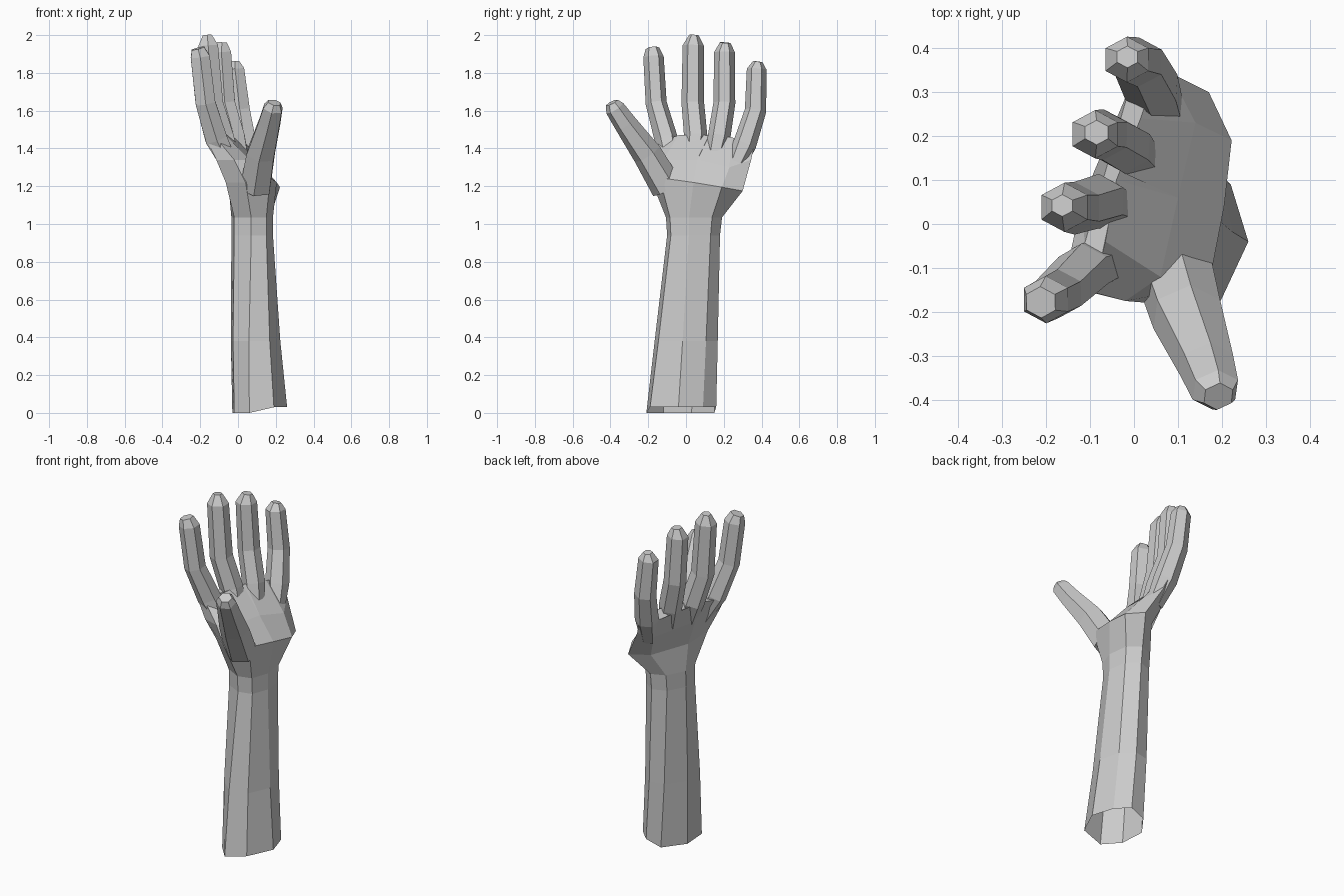
import bpy, bmesh
from math import cos, sin, pi
from mathutils import Vector

if "Cube" in bpy.data.objects:
    bpy.data.objects.remove(bpy.data.objects["Cube"])


def loft(name, rings):
    """Skin a closed solid through rings of equal point count."""
    bm = bmesh.new()
    vs = [[bm.verts.new(p) for p in r] for r in rings]
    n = len(rings[0])
    for a, b in zip(vs, vs[1:]):
        for i in range(n):
            bm.faces.new((a[i], a[(i + 1) % n], b[(i + 1) % n], b[i]))
    bm.faces.new(vs[0])
    bm.faces.new(vs[-1])
    bmesh.ops.recalc_face_normals(bm, faces=bm.faces[:])
    me = bpy.data.meshes.new(name)
    bm.to_mesh(me)
    bm.free()
    ob = bpy.data.objects.new(name, me)
    bpy.context.collection.objects.link(ob)
    return ob


def digit(name, path, sides=6):
    """Six-sided finger along a path of (x, y, z, radius)."""
    pts = [Vector(p[:3]) for p in path]
    rings = []
    for i, p in enumerate(pts):
        t = (pts[min(i + 1, len(pts) - 1)] - pts[max(i - 1, 0)]).normalized()
        y = Vector((0, 1, 0))
        side = (y - t * y.dot(t)).normalized()
        front = side.cross(t)
        r = path[i][3]
        rings.append([p + side * r * cos(2 * pi * k / sides)
                      + front * r * 1.08 * sin(2 * pi * k / sides)
                      for k in range(sides)])
    return loft(name, rings)


# Forearm sections: palm side, thumb side, back, little-finger side
elbow = [(.26, -.04), (.19, -.19), (.06, -.21), (-.02, -.12),
         (-.03, .03), (.06, .15), (.15, .16), (.22, .09)]
wrist = [(.185, .015), (.15, -.08), (.07, -.1), (-.02, -.055),
         (-.035, .05), (.02, .15), (.1, .18), (.17, .13)]
arm = [[Vector((x, y, .03 if x > .1 else 0)) for x, y in elbow],
       [Vector((a[0] * .6 + b[0] * .4 - .006, a[1] * .6 + b[1] * .4, .38))
        for a, b in zip(elbow, wrist)],
       [Vector((x, y, .94)) for x, y in wrist],
       [Vector((x, y * 1.06, 1.035)) for x, y in wrist]]

# Palm sections: heel, hollow, knuckles
heel = [(.205, .04, 1.22), (.17, -.14, 1.245), (.04, -.18, 1.22), (-.065, -.11, 1.22),
        (-.05, .05, 1.2), (.07, .23, 1.17), (.17, .3, 1.175), (.222, .19, 1.195)]
hollow = [(.1, .06, 1.34), (.06, -.12, 1.34), (-.02, -.175, 1.34), (-.115, -.145, 1.34),
          (-.09, .04, 1.34), (.015, .28, 1.31), (.08, .345, 1.34), (.14, .23, 1.3)]
knuckles = [(-.04, .1, 1.47), (-.065, -.04, 1.47), (-.095, -.155, 1.43), (-.16, -.14, 1.43),
            (-.12, .05, 1.46), (-.01, .31, 1.42), (.055, .36, 1.41), (.015, .24, 1.46)]
hand = loft("hand_and_forearm", arm + [heel, hollow, knuckles])

# Fingers and thumb
digits = {
    "index_finger": [(-.04, -.08, 1.3, .045), (-.115, -.105, 1.45, .062),
                     (-.172, -.158, 1.64, .056), (-.2, -.172, 1.885, .054),
                     (-.212, -.178, 1.93, .036)],
    "middle_finger": [(-.025, .03, 1.31, .045), (-.08, .052, 1.46, .062),
                      (-.135, .036, 1.64, .06), (-.158, .038, 1.945, .056),
                      (-.163, .042, 2.0, .025)],
    "ring_finger": [(.02, .14, 1.3, .045), (-.02, .175, 1.46, .06),
                    (-.07, .203, 1.64, .058), (-.088, .204, 1.91, .055),
                    (-.085, .208, 1.96, .028)],
    "little_finger": [(.07, .25, 1.28, .045), (.04, .31, 1.42, .062),
                      (.01, .368, 1.6, .057), (-.016, .374, 1.82, .052),
                      (-.015, .38, 1.86, .025)],
    "thumb": [(.09, -.1, 1.19, .085), (.12, -.205, 1.37, .078),
              (.165, -.32, 1.53, .061), (.185, -.377, 1.613, .053),
              (.192, -.392, 1.643, .034)],
}

# Merge every digit into one continuous skin
for name, path in digits.items():
    part = digit(name, path)
    mod = hand.modifiers.new(name, 'BOOLEAN')
    mod.operation = 'UNION'
    mod.solver = 'EXACT'
    mod.object = part
    bpy.context.view_layer.objects.active = hand
    bpy.ops.object.modifier_apply(modifier=mod.name)
    bpy.data.objects.remove(part)

# Open the cut end of the forearm
bm = bmesh.new()
bm.from_mesh(hand.data)
bmesh.ops.delete(bm, geom=[f for f in bm.faces if all(v.co.z < .05 for v in f.verts)],
                 context='FACES')
bm.to_mesh(hand.data)
bm.free()
